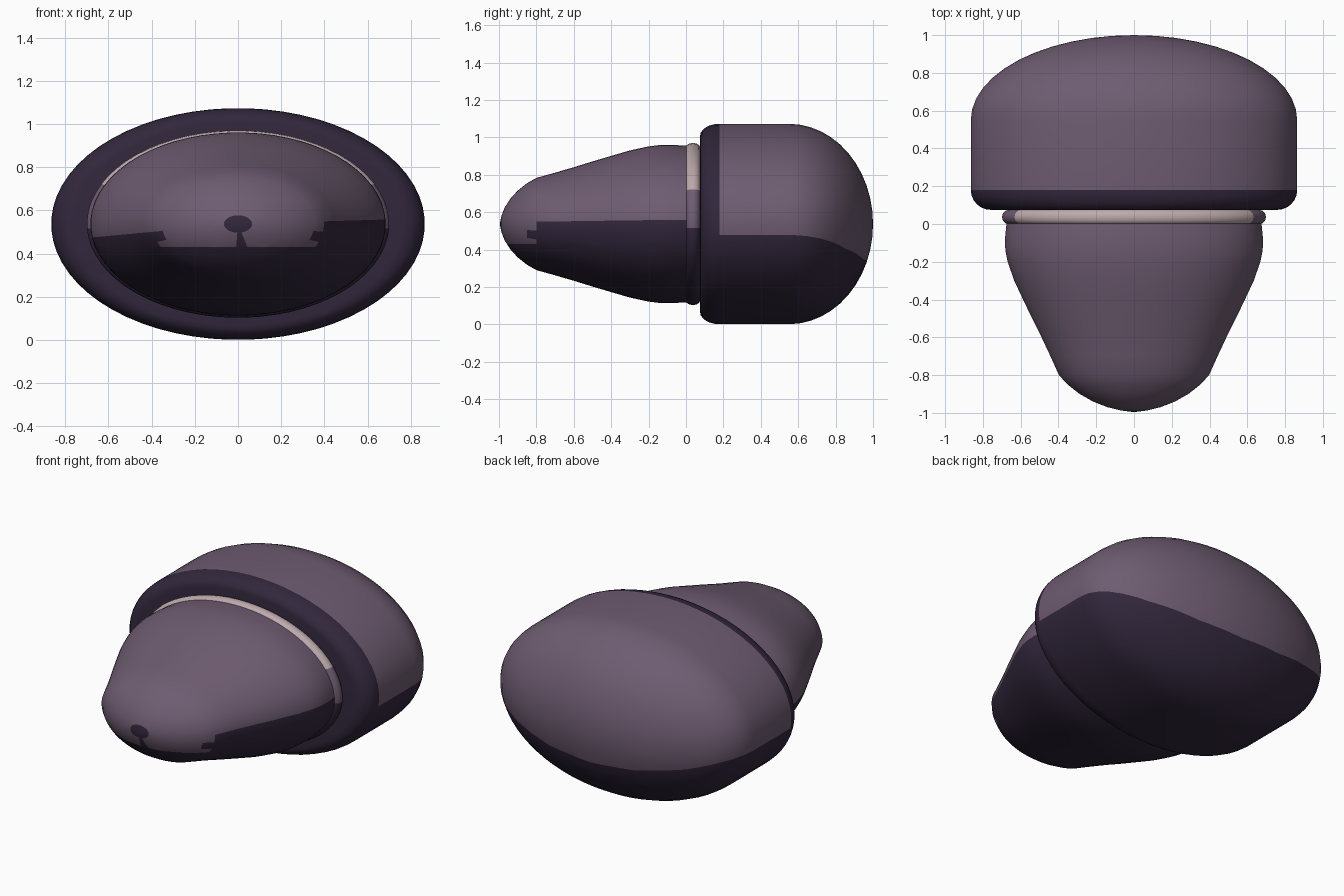
import bpy, bmesh, math

if "Cube" in bpy.data.objects:
    bpy.data.objects.remove(bpy.data.objects["Cube"])

CZ = 0.537       # height of the long axis
FLAT = 0.62      # height of each cross-section relative to its width
SEG = 64


def material(name, rgb):
    mat = bpy.data.materials.new(name)
    lin = [((c / 255 + 0.055) / 1.055) ** 2.4 for c in rgb]
    mat.diffuse_color = (*lin, 1)
    mat.use_nodes = True
    mat.node_tree.nodes["Principled BSDF"].inputs["Base Color"].default_value = mat.diffuse_color
    return mat


PURPLE, DARK, PINK = 0, 1, 2
MATS = [material("dusty_purple", (110, 92, 113)),
        material("dark_plum", (50, 39, 60)),
        material("pale_pink", (190, 170, 172))]


def lathe(name, profile, rule, cuts=(), closed=False):
    """Spin (y, radius) points about the y axis, flatten, cut, then colour by rule(centre)."""
    bm = bmesh.new()
    rings = []
    for y, r in profile:
        if r == 0:
            rings.append([bm.verts.new((0, y, CZ))])
            continue
        ring = []
        for k in range(SEG):
            a = 2 * math.pi * (k + 0.5) / SEG
            ring.append(bm.verts.new((r * math.cos(a), y, CZ + FLAT * r * math.sin(a))))
        rings.append(ring)
    pairs = list(zip(rings, rings[1:]))
    if closed:
        pairs.append((rings[-1], rings[0]))
    for a, b in pairs:
        for k in range(SEG):
            n = (k + 1) % SEG
            quad = [a[k % len(a)], a[n % len(a)], b[n % len(b)], b[k % len(b)]]
            bm.faces.new(list(dict.fromkeys(quad)))
    for co, no in cuts:
        geom = bm.verts[:] + bm.edges[:] + bm.faces[:]
        bmesh.ops.bisect_plane(bm, geom=geom, dist=1e-5, plane_co=co, plane_no=no)
    bmesh.ops.recalc_face_normals(bm, faces=bm.faces[:])
    for f in bm.faces:
        f.material_index = rule(f.calc_center_median())
    mesh = bpy.data.meshes.new(name)
    bm.to_mesh(mesh)
    bm.free()
    obj = bpy.data.objects.new(name, mesh)
    bpy.context.collection.objects.link(obj)
    for m in MATS:
        mesh.materials.append(m)
    bpy.ops.object.select_all(action='DESELECT')
    obj.select_set(True)
    bpy.context.view_layer.objects.active = obj
    bpy.ops.object.shade_smooth_by_angle(angle=math.radians(40))


# Shell: rounded front lip, straight middle, domed back
shell = [(0.075, 0.0), (0.075, 0.6), (0.075, 0.76)]
for i in range(1, 7):
    t = math.radians(15 * i)
    shell.append((0.18 - 0.105 * math.cos(t), 0.76 + 0.105 * math.sin(t)))
for i in range(13):
    t = math.radians(7.5 * i)
    shell.append((0.55 + 0.45 * math.sin(t), 0.865 * math.cos(t) if i < 12 else 0.0))


# Belly line of the shell: dips towards the middle of the back
def belly(x):
    return 0.335 + 0.145 * (x / 0.865) ** 2


lines = []
xs = [0, 0.3, 0.6, 0.865]
for x0, x1 in zip(xs, xs[1:]):
    slope = (belly(x1) - belly(x0)) / (x1 - x0)
    lines.append((belly(x0) - slope * x0, slope))
belly_cuts = [((0, 0, c), (-s * m, 0, 1)) for c, m in lines for s in (1, -1)]


def shell_rule(c):
    under = c.z < max(k + m * abs(c.x) for k, m in lines)
    return DARK if c.y < 0.178 or under else PURPLE


lathe("shell", shell, shell_rule, belly_cuts)

# Collar ring between shell and head
collar = [(0.037 + 0.038 * math.cos(math.radians(t)), 0.662 + 0.038 * math.sin(math.radians(t)))
          for t in range(0, 360, 30)]


def collar_rule(c):
    return PINK if c.z > 0.72 else PURPLE if c.z > 0.5 else DARK


lathe("collar", collar, collar_rule, closed=True)

# Head: tapers forward to a blunt snout, with a dark nose tip and chin
head = [(0.08, 0.66), (0.0, 0.676), (-0.08, 0.684), (-0.14, 0.682), (-0.2, 0.67), (-0.3, 0.635),
        (-0.4, 0.588), (-0.5, 0.54), (-0.6, 0.49), (-0.7, 0.443), (-0.8, 0.398),
        (-0.85, 0.352), (-0.9, 0.288), (-0.94, 0.217), (-0.97, 0.14), (-0.988, 0.065), (-0.996, 0.0)]


def head_rule(c):
    turn = math.degrees(math.atan2((c.z - CZ) / FLAT, c.x))
    if c.y > -0.8:
        return DARK if -171.6 < turn < 2.8 else PURPLE
    nose = c.y < -0.988
    groove = -93 < turn < -78
    chin = c.z < 0.43 or (abs(c.x) > 0.355 and c.z < 0.5)
    return DARK if nose or groove or chin else PURPLE


lathe("head", head, head_rule, [((0, 0, 0.43), (0, 0, 1))])
